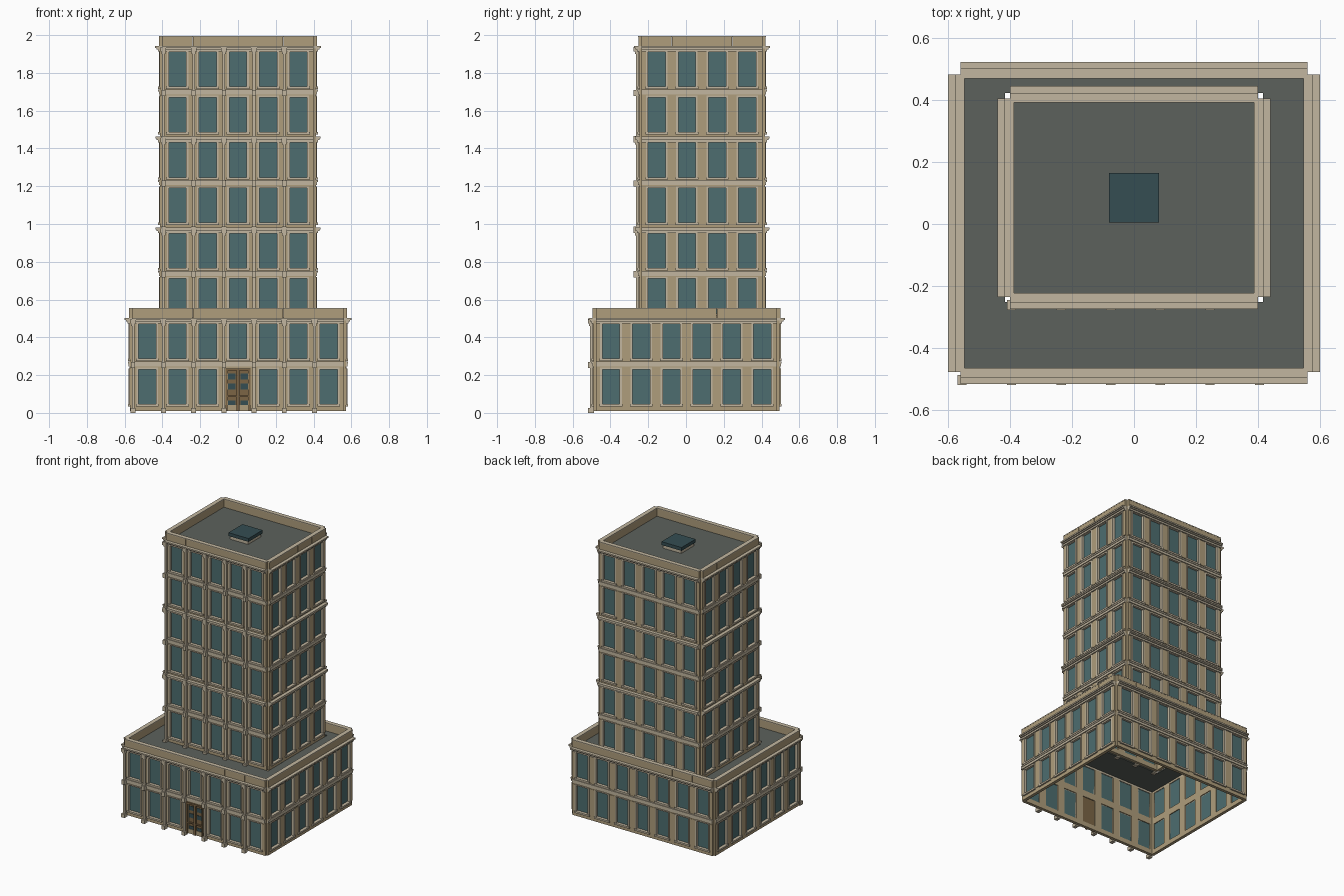
import bpy, bmesh
from mathutils import Matrix, Vector
from math import pi

if "Cube" in bpy.data.objects:
    bpy.data.objects.remove(bpy.data.objects["Cube"])

BAY, FLOOR, Z0 = 0.16, 0.24, 0.01


def material(name, rgb):
    m = bpy.data.materials.new(name)
    m.diffuse_color = (*rgb, 1)
    m.use_nodes = True
    m.node_tree.nodes["Principled BSDF"].inputs["Base Color"].default_value = m.diffuse_color
    return m


STONE = material("tan_stone", (0.43, 0.34, 0.20))
TRIM = material("pale_trim", (0.54, 0.47, 0.35))
GLASS = material("teal_glass", (0.075, 0.155, 0.16))
ROOF = material("grey_roof", (0.107, 0.12, 0.107))
WOOD = material("brown_wood", (0.20, 0.13, 0.06))
DARK = material("dark_glass", (0.035, 0.075, 0.085))


def box(bm, u0, u1, d0, d1, z0, z1):
    """Box in wall space: u along the wall, d outwards, z up."""
    size = Matrix.Diagonal((u1 - u0, d1 - d0, z1 - z0, 1))
    mid = Matrix.Translation(((u0 + u1) / 2, -(d0 + d1) / 2, (z0 + z1) / 2))
    bmesh.ops.create_cube(bm, size=1, matrix=mid @ size)


def finish(bm, name, mat, matrix=Matrix()):
    bm.transform(matrix)
    bmesh.ops.recalc_face_normals(bm, faces=bm.faces)
    me = bpy.data.meshes.new(name)
    bm.to_mesh(me)
    bm.free()
    me.materials.append(mat)
    ob = bpy.data.objects.new(name, me)
    bpy.context.collection.objects.link(ob)
    return ob


def build_wall(name, matrix, bays, floors, front, has_door):
    L = bays * BAY / 2
    wall, trim, glass = bmesh.new(), bmesh.new(), bmesh.new()
    centres = [-L + BAY * (i + 0.5) for i in range(bays)]
    for k in floors:
        z = Z0 + FLOOR * k
        lo, hi, top = z + 0.033, z + 0.226, z + FLOOR
        w = 0.052
        # spandrels below and above the window row
        box(wall, -L, L, -0.01, 0.012, z, lo)
        box(wall, -L, L, -0.01, 0.012, hi, top)
        for c in centres:
            # piers
            box(wall, c - BAY / 2, c - w, -0.01, 0.015, lo, hi)
            box(wall, c + w, c + BAY / 2, -0.01, 0.015, lo, hi)
            if has_door and k == 0 and abs(c) < 0.01:
                continue
            # recessed pane, jambs, sill and head
            box(glass, c - w, c + w, -0.004, 0.001, lo, hi)
            for s in (-1, 1):
                a, b = sorted((c + s * 0.046, c + s * 0.057))
                box(trim, a, b, -0.004, 0.019, lo, hi)
            box(trim, c - 0.06, c + 0.06, -0.004, 0.023, lo - 0.008, lo + 0.004)
            box(trim, c - 0.057, c + 0.057, -0.004, 0.017, hi - 0.005, hi + 0.003)
        if k % 2:
            # stepped cornice closing each pair of floors
            last = k == floors[-1]
            box(trim, -L, L, -0.01, 0.024, top - 0.018, top - 0.006)
            box(trim, -L, L, -0.01, 0.032, top - 0.006, top + 0.002)
            box(trim, -L, L, -0.01, 0.04 if last else 0.036, top + 0.002, top + 0.012)
        else:
            box(trim, -L, L, 0, 0.019, top - 0.004, top + 0.018)
            box(trim, -L, L, 0, 0.023, top + 0.012, top + 0.022)
        if front:
            # slim columns with base, middle block and capital
            for c in centres:
                u = c - 0.075
                box(trim, u - 0.007, u + 0.007, 0.01, 0.03, z, top)
                if k % 2:
                    box(trim, u - 0.011, u + 0.011, 0.01, 0.036, top - 0.03, top - 0.018)
                    box(trim, u - 0.015, u + 0.015, 0.01, 0.043, top - 0.018, top + 0.006)
                    box(trim, u - 0.011, u + 0.011, 0.01, 0.043, z - 0.012, z + 0.02)
                else:
                    box(trim, u - 0.013, u + 0.013, 0.01, 0.043, z - 0.01, z + 0.016)
    # parapet, in separate lengths
    pz = Z0 + FLOOR * (floors[-1] + 1) + 0.005
    for c in centres:
        box(wall, c - BAY / 2 + 0.0005, c + BAY / 2 - 0.0005, -0.012, 0.017, pz, pz + 0.055)
    box(trim, -L, L, -0.013, 0.018, pz + 0.054, pz + 0.06)
    finish(wall, name + "_wall", STONE, matrix)
    finish(trim, name + "_trim", TRIM, matrix)
    finish(glass, name + "_windows", GLASS, matrix)


def build_block(name, nx, ny, cy, floors, front_door):
    hx, hy = nx * BAY / 2, ny * BAY / 2
    sides = (("front", 0, hy, nx), ("right", pi / 2, hx, ny),
             ("back", pi, hy, nx), ("left", -pi / 2, hx, ny))
    for side, angle, dist, bays in sides:
        m = (Matrix.Translation((0, cy, 0)) @ Matrix.Rotation(angle, 4, 'Z')
             @ Matrix.Translation((0, -dist, 0)))
        build_wall(name + "_" + side, m, bays, floors, side == "front",
                   front_door and side == "front")


build_block("podium", 7, 6, 0.003, [0, 1], True)
CY = 0.085
build_block("tower", 5, 4, CY, [2, 3, 4, 5, 6, 7], False)

# podium roof: a ring around the tower footprint
bm = bmesh.new()
tx, ty = 0.417, 0.337
for x0, x1, y0, y1 in ((-0.552, 0.552, -0.47, CY - ty), (-0.552, 0.552, CY + ty, 0.475),
                       (-0.552, -tx, CY - ty, CY + ty), (tx, 0.552, CY - ty, CY + ty)):
    box(bm, x0, x1, -y1, -y0, 0.486, 0.494)
finish(bm, "podium_roof", ROOF)

# tower roof
bm = bmesh.new()
box(bm, -0.392, 0.392, -CY - 0.312, -CY + 0.312, 1.926, 1.934)
finish(bm, "tower_roof", ROOF)

# skylight curb and glass cap
bm = bmesh.new()
box(bm, -0.072, 0.072, -CY - 0.072, -CY + 0.072, 1.934, 1.96)
finish(bm, "skylight_curb", TRIM)
bm = bmesh.new()
box(bm, -0.08, 0.08, -CY - 0.08, -CY + 0.08, 1.958, 1.982)
finish(bm, "skylight_glass", DARK)

# double door: frame, leaves, rails and panes
wood, panes = bmesh.new(), bmesh.new()
box(wood, -0.058, 0.058, -0.004, 0.006, Z0, 0.236)
box(wood, -0.066, 0.066, 0, 0.022, 0.225, 0.236)
box(wood, -0.066, 0.066, 0, 0.018, 0.085, 0.093)
for s in (-1, 1):
    for a, b in ((0.056, 0.066), (0.001, 0.008)):
        u0, u1 = sorted((s * a, s * b))
        box(wood, u0, u1, 0, 0.02, Z0, 0.232)
    u0, u1 = sorted((s * 0.012, s * 0.052))
    for z0, z1 in ((0.03, 0.065), (0.125, 0.155), (0.178, 0.208)):
        box(panes, u0, u1, 0.004, 0.009, z0, z1)
m = Matrix.Translation((0, 0.003 - 0.48, 0))
finish(wood, "entrance_door", WOOD, m)
finish(panes, "entrance_door_panes", DARK, m)
